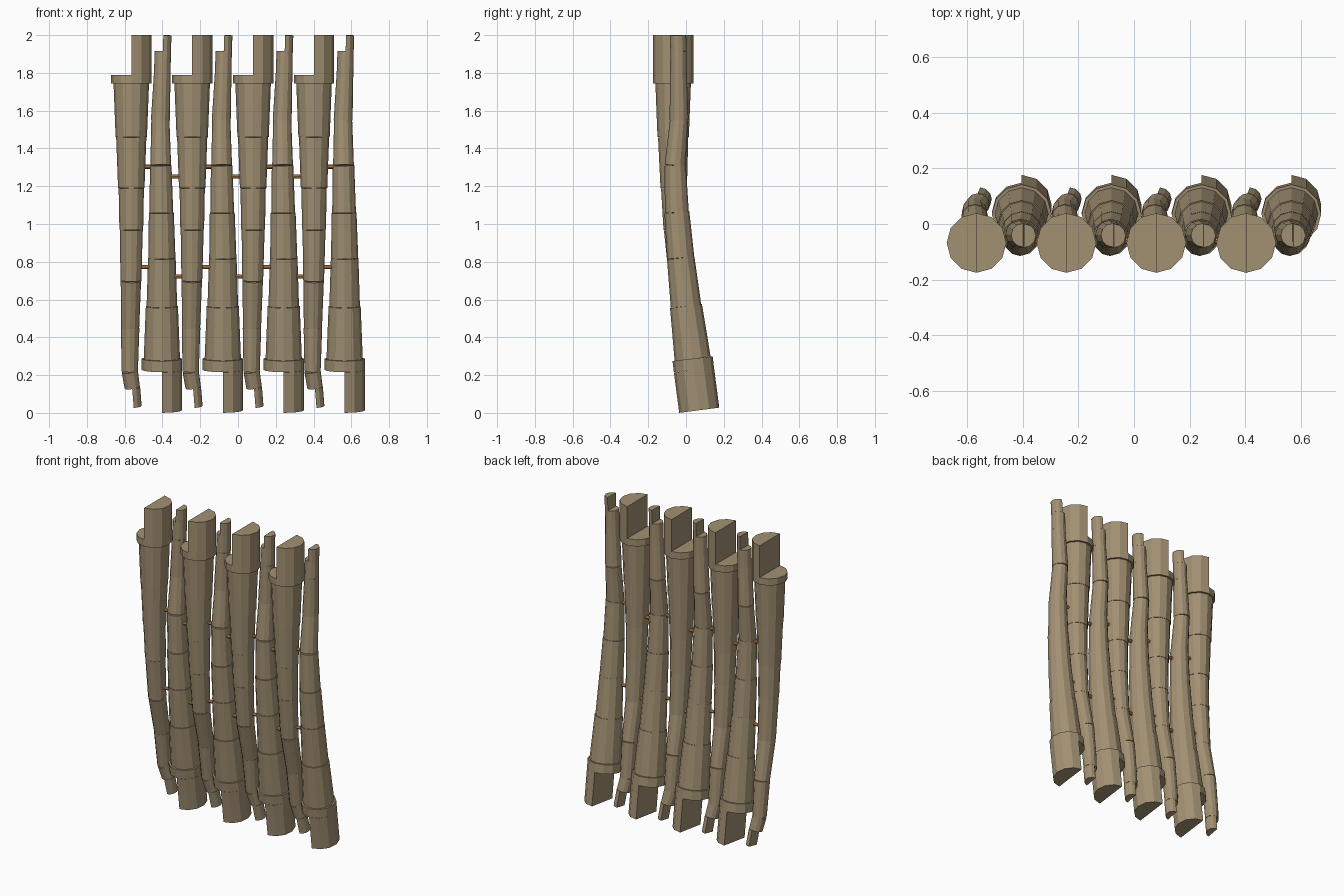
import bpy, bmesh, math
from mathutils import Vector

if "Cube" in bpy.data.objects:
    bpy.data.objects.remove(bpy.data.objects["Cube"])

SIDES = 12
PITCH = 0.3225


def material(name, rgb):
    m = bpy.data.materials.new(name)
    m.diffuse_color = (*rgb, 1)
    m.use_nodes = True
    m.node_tree.nodes["Principled BSDF"].inputs["Base Color"].default_value = m.diffuse_color
    return m


wood = material("weathered_wood", (0.36, 0.28, 0.17))
copper = material("peg_wood", (0.62, 0.25, 0.07))


def frustum(bm, p0, p1, r0, r1, half=False, sides=SIDES):
    """Capped tapered segment; half keeps only the +x side."""
    p0, p1 = Vector(p0), Vector(p1)
    axis = (p1 - p0).normalized()
    ref = Vector((0, 1, 0)) if abs(axis.x) > 0.9 else Vector((1, 0, 0))
    u = (ref - axis * ref.dot(axis)).normalized()
    v = axis.cross(u)
    n = sides // 2 + 1 if half else sides
    rings = []
    for p, r in ((p0, r0), (p1, r1)):
        ring = []
        for i in range(n):
            a = -math.pi / 2 + 2 * math.pi * i / sides
            ring.append(bm.verts.new(p + r * (math.cos(a) * u + math.sin(a) * v)))
        rings.append(ring)
    a, b = rings
    for i in range(n):
        j = (i + 1) % n
        bm.faces.new((a[i], a[j], b[j], b[i]))
    bm.faces.new(list(reversed(a)))
    bm.faces.new(b)


def finish(bm, name, mat):
    bmesh.ops.recalc_face_normals(bm, faces=bm.faces)
    mesh = bpy.data.meshes.new(name)
    bm.to_mesh(mesh)
    bm.free()
    mesh.materials.append(mat)
    ob = bpy.data.objects.new(name, mesh)
    bpy.context.collection.objects.link(ob)


def log(name, x, path, radii):
    """Stacked segments along a bent path; first and last are half-cut ends."""
    bm = bmesh.new()
    last = len(radii) - 1
    for i, (r0, r1) in enumerate(radii):
        p0, p1 = [(x + px, py, pz) for px, py, pz in path[i:i + 2]]
        frustum(bm, p0, p1, r0, r1, half=i in (0, last))
    finish(bm, name, wood)


# paths run from the thick end to the thin end: x offset, y, z
up_path = [(0, .07, .014), (0, .042, .228), (0, .035, .287), (0, .0, .565),
           (0, -.028, .82), (-.003, -.048, 1.06), (-.006, -.058, 1.31),
           (-.008, -.037, 1.55), (.002, -.04, 1.8), (.005, -.04, 1.915), (.008, -.042, 2.0)]
up_radii = [(.107, .107), (.107, .107), (.096, .085), (.081, .073), (.072, .066),
            (.063, .057), (.055, .048), (.050, .044), (.044, .043), (.043, .043)]

down_path = [(0, -.068, 2.0), (0, -.068, 1.79), (0, -.068, 1.745), (0, -.068, 1.46),
             (0, -.065, 1.19), (0, -.056, .97), (-.002, -.034, .70),
             (-.006, .022, .45), (-.008, .05, .22), (.005, .07, .135), (.013, .09, .034)]
down_radii = [(.107, .107), (.107, .107), (.094, .083), (.080, .070), (.067, .063),
              (.061, .055), (.054, .048), (.049, .043), (.043, .041), (.042, .042)]

# alternating logs, thick end up then thick end down
for i in range(4):
    xa = -.565 + i * PITCH
    xb = -.403 + i * PITCH
    log(f"log_thick_top_{i + 1}", xa, down_path, down_radii)
    log(f"log_thick_bottom_{i + 1}", xb, up_path, up_radii)

    # pegs joining each log to its neighbour
    joints = [(xa, xb, -.06, 1.303), (xa, xb, -.034, .772)]
    if i < 3:
        joints += [(xb, xa + PITCH, -.06, 1.252), (xb, xa + PITCH, -.03, .722)]
    for k, (x0, x1, y, z) in enumerate(joints):
        bm = bmesh.new()
        frustum(bm, (x0, y, z), (x1, y, z), .011, .011, sides=8)
        finish(bm, f"peg_{i + 1}_{k + 1}", copper)
